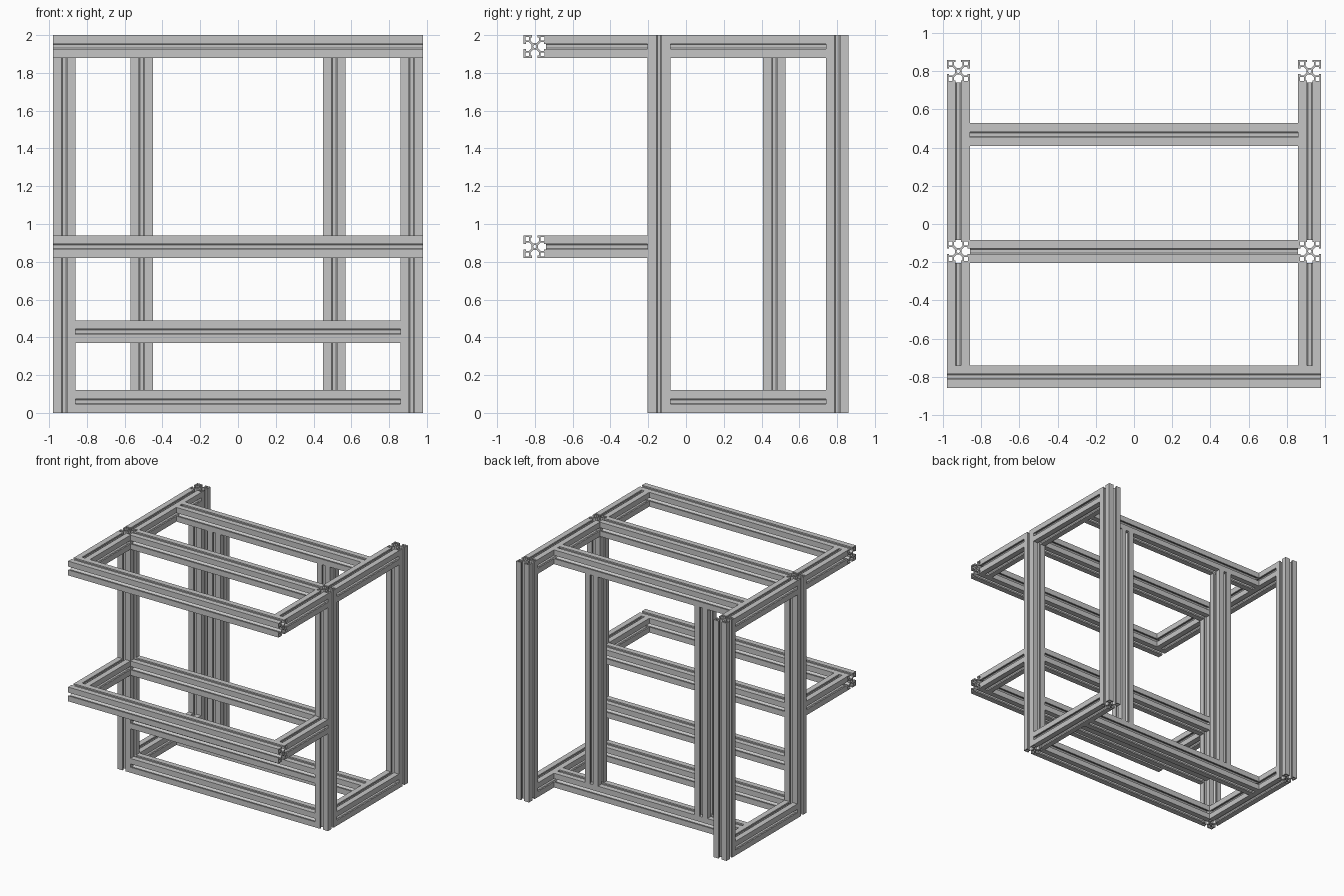
import bpy
from math import cos, sin, pi
from mathutils import Matrix, Vector

if "Cube" in bpy.data.objects:
    bpy.data.objects.remove(bpy.data.objects["Cube"], do_unlink=True)

H = 0.06   # half width of the slotted bar

metal = bpy.data.materials.new("light aluminium grey")
metal.use_nodes = True
grey = (0.56, 0.56, 0.56, 1)
metal.diffuse_color = grey
metal.node_tree.nodes["Principled BSDF"].inputs["Base Color"].default_value = grey


# Cross-section of the slotted bar: one slot edge, mirrored about the diagonal, turned four times
def section_loops():
    half = [(0.017, 0.009), (0.031, 0.023), (0.048, 0.023), (0.048, 0.014), (H, 0.014), (H, H)]
    quarter = half + [(y, x) for x, y in reversed(half[:-1])]
    outline = []
    for k in range(4):
        turn = Matrix.Rotation(k * pi / 2, 2)
        outline += [turn @ Vector(p) for p in quarter]
    loops = [outline]
    # Hollow corners
    a, b = 0.031, 0.051
    for sx in (-1, 1):
        for sy in (-1, 1):
            loops.append([(sx * x, sy * y) for x, y in ((a, a), (b, a), (b, b), (a, b))])
    # Centre bore
    loops.append([(0.009 * cos(i * pi / 6), 0.009 * sin(i * pi / 6)) for i in range(12)])
    return loops


LOOPS = section_loops()


def bar(name, axis, start, end, centre):
    """Slotted bar along an axis; centre gives the other two coordinates in order."""
    curve = bpy.data.curves.new(name, "CURVE")
    curve.dimensions = "2D"
    curve.fill_mode = "BOTH"
    curve.extrude = (end - start) / 2
    for loop in LOOPS:
        spline = curve.splines.new("POLY")
        spline.points.add(len(loop) - 1)
        for point, (x, y) in zip(spline.points, loop):
            point.co = (x, y, 0, 1)
        spline.use_cyclic_u = True
    helper = bpy.data.objects.new(name + "_profile", curve)
    bpy.context.collection.objects.link(helper)
    graph = bpy.context.evaluated_depsgraph_get()
    mesh = bpy.data.meshes.new_from_object(helper.evaluated_get(graph))
    bpy.data.objects.remove(helper, do_unlink=True)
    bpy.data.curves.remove(curve)

    place = list(centre)
    place.insert("XYZ".index(axis), (start + end) / 2)
    turn = {"X": Matrix.Rotation(pi / 2, 4, "Y"),
            "Y": Matrix.Rotation(pi / 2, 4, "X"),
            "Z": Matrix.Identity(4)}[axis]
    mesh.transform(Matrix.Translation(place) @ turn)
    mesh.materials.clear()
    mesh.materials.append(metal)
    for face in mesh.polygons:
        face.use_smooth = False
        face.material_index = 0
    mesh.name = name
    bpy.context.collection.objects.link(bpy.data.objects.new(name, mesh))


# Key centre lines of the frame
SIDE = 0.98 - H
SHELF_Y, POST_Y, INNER_Y, REAR_Y = H - 0.86, -0.143, 0.468, 0.86 - H
BOTTOM, LOW, MID, TOP = H, 0.43, 0.88, 2 - H

# Uprights and side rails, mirrored left and right
for side, s in (("left", 1), ("right", -1)):
    x = s * SIDE
    bar(side + "_front_post", "Z", 0, 2, (x, POST_Y))
    bar(side + "_rear_post", "Z", 0, 2, (x, REAR_Y))
    bar(side + "_inner_post", "Z", 2 * H, 2 - 2 * H, (s * 0.51, INNER_Y))
    for level, z in (("bottom", BOTTOM), ("top", TOP)):
        bar(f"{side}_{level}_side_rail", "Y", POST_Y + H, REAR_Y - H, (x, z))
    for level, z in (("middle", MID), ("top", TOP)):
        bar(f"{side}_{level}_shelf_arm", "Y", SHELF_Y + H, POST_Y - H, (x, z))

# Cross rails between the sides
inside = SIDE - H
for level, z in (("bottom", BOTTOM), ("low", LOW), ("middle", MID), ("top", TOP)):
    bar(level + "_cross_rail", "X", -inside, inside, (POST_Y, z))
for level, z in (("bottom", BOTTOM), ("top", TOP)):
    bar(level + "_inner_rail", "X", -inside, inside, (INNER_Y, z))

# Full-width front bars of the two shelves
for level, z in (("middle", MID), ("top", TOP)):
    bar(level + "_shelf_front", "X", -0.98, 0.98, (SHELF_Y, z))
